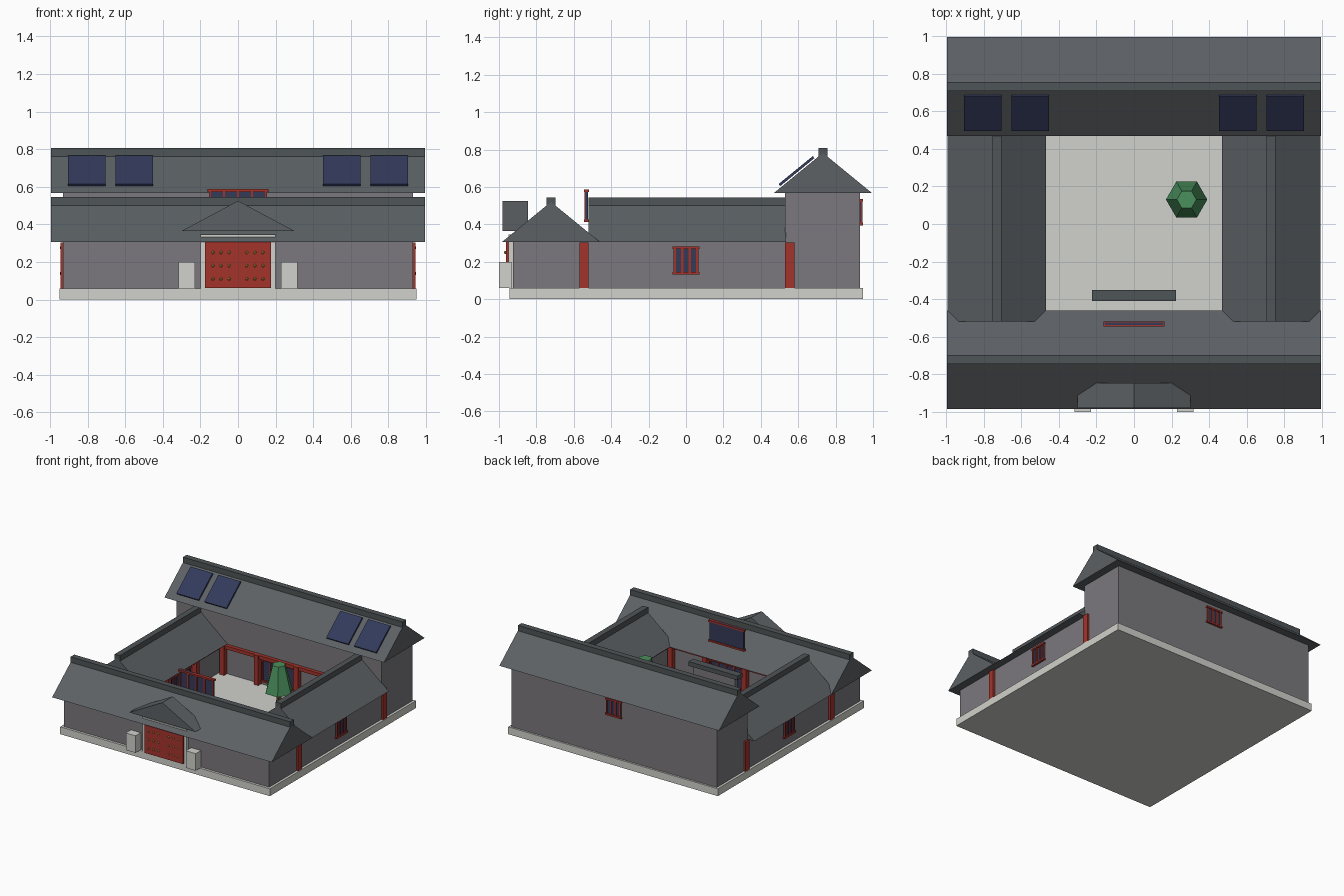
import bpy, bmesh, math
from mathutils import Matrix, Vector

if "Cube" in bpy.data.objects:
    bpy.data.objects.remove(bpy.data.objects["Cube"])


def material(name, rgb):
    m = bpy.data.materials.new(name)
    lin = [c / 12.92 if c <= 0.04045 else ((c + 0.055) / 1.055) ** 2.4 for c in rgb]
    m.diffuse_color = (*lin, 1)
    m.use_nodes = True
    m.node_tree.nodes["Principled BSDF"].inputs["Base Color"].default_value = m.diffuse_color
    return m


STONE = material("pale_stone", (0.82, 0.82, 0.80))
WALL = material("grey_brick", (0.48, 0.47, 0.49))
ROOF = material("roof_tile", (0.36, 0.38, 0.395))
RIDGE = material("ridge_tile", (0.31, 0.33, 0.34))
RED = material("red_lacquer", (0.64, 0.20, 0.17))
GLASS = material("blue_glass", (0.20, 0.23, 0.34))
PANEL = material("solar_blue", (0.20, 0.23, 0.36))
GOLD = material("gold", (0.78, 0.62, 0.30))
GREEN = material("leaf_green", (0.29, 0.56, 0.36))
BROWN = material("bark_brown", (0.38, 0.26, 0.17))


def finish(name, bm, mat):
    bmesh.ops.recalc_face_normals(bm, faces=bm.faces)
    me = bpy.data.meshes.new(name)
    bm.to_mesh(me)
    bm.free()
    me.materials.append(mat)
    ob = bpy.data.objects.new(name, me)
    bpy.context.collection.objects.link(ob)
    return ob


def box(name, x, y, z, mat, matrix=None):
    """Box from (min, max) pairs, optionally transformed."""
    bm = bmesh.new()
    bmesh.ops.create_cube(bm, size=1)
    for v in bm.verts:
        v.co = Vector([(a + b) / 2 + c * (b - a) for (a, b), c in zip((x, y, z), v.co)])
    if matrix:
        bm.transform(matrix)
    return finish(name, bm, mat)


def gable(name, half, z0, z1, length, matrix, mat):
    """Triangular roof: ridge along local x, eaves at y = +-half."""
    bm = bmesh.new()
    f = bm.faces.new([bm.verts.new((length[0], y, z))
                      for y, z in ((-half, z0), (half, z0), (0, z1))])
    ext = bmesh.ops.extrude_face_region(bm, geom=[f])["geom"]
    for v in ext:
        if isinstance(v, bmesh.types.BMVert):
            v.co.x = length[1]
    bm.transform(matrix)
    return finish(name, bm, mat)


def frustum(name, c, r1, r2, z0, z1, n, mat):
    bm = bmesh.new()
    rot = Matrix.Rotation(math.radians(0), 4, 'Z')
    bmesh.ops.create_cone(bm, cap_ends=True, segments=n, radius1=r1, radius2=r2, depth=z1 - z0,
                          matrix=Matrix.Translation((c[0], c[1], (z0 + z1) / 2)) @ rot)
    # put corners on the x axis
    a = max(bm.verts, key=lambda v: v.co.x).co
    ang = math.atan2(a.y - c[1], a.x - c[0])
    bmesh.ops.rotate(bm, verts=bm.verts, cent=(c[0], c[1], 0), matrix=Matrix.Rotation(-ang, 3, 'Z'))
    return finish(name, bm, mat)


def place(x, y, z, deg):
    return Matrix.Translation((x, y, z)) @ Matrix.Rotation(math.radians(deg), 4, 'Z')


def window(name, m, w, h, bars):
    """Lattice window facing local -y, its back on the local y = 0 plane."""
    box(name + "_glass", (-w / 2, w / 2), (-0.006, 0.006), (-h / 2, h / 2), GLASS, m)
    for s in (-1, 1):
        z = s * (h / 2 - 0.007)
        box(name + "_rail", (-w / 2 - 0.007, w / 2 + 0.007), (-0.016, 0.012), (z - 0.007, z + 0.007), RED, m)
    for i in range(bars):
        x = -w / 2 + 0.006 + i * (w - 0.012) / (bars - 1)
        box(name + "_bar", (x - 0.006, x + 0.006), (-0.013, 0.002), (-h / 2, h / 2), RED, m)


def house(name, wx, wy, wall_top, rise, matrix, length):
    box(name + "_walls", wx, wy, (0.06, wall_top), WALL)
    e = wall_top
    gable(name + "_roof", 0.263, e, e + rise, length, matrix, ROOF)
    box(name + "_ridge", length, (-0.024, 0.024), (e + rise - 0.02, e + rise + 0.025), RIDGE, matrix)


# plinth, doubling as courtyard floor
box("plinth", (-0.95, 0.95), (-0.945, 0.945), (0, 0.06), STONE)

# four houses around the yard
house("front_house", (-0.93, 0.93), (-0.925, -0.53), 0.305, 0.215, place(0, -0.722, 0, 0), (-0.995, 0.995))
house("back_house", (-0.93, 0.93), (0.53, 0.93), 0.567, 0.215, place(0, 0.732, 0, 0), (-0.995, 0.995))
for s, side in ((-1, "left"), (1, "right")):
    house(side + "_house", sorted((s * 0.53, s * 0.929)), (-0.55, 0.55), 0.305, 0.215,
          place(s * 0.73, 0, 0, 90), (-0.52, 0.535))
    # outer corner posts and side windows
    for y in (-0.545, 0.555):
        box(side + "_outer_post", sorted((s * 0.895, s * 0.945)), (y - 0.025, y + 0.025), (0.06, 0.303), RED)
    window(side + "_window", place(s * 0.93, 0, 0.207, s * 90), 0.132, 0.15, 4)
    # courtyard side: posts, beam, window
    for y in (-0.18, 0.18):
        box(side + "_yard_post", sorted((s * 0.49, s * 0.53)), (y - 0.02, y + 0.02), (0.06, 0.303), RED)
    box(side + "_yard_beam", sorted((s * 0.5, s * 0.53)), (-0.53, 0.53), (0.275, 0.303), RED)
    window(side + "_yard_window", place(s * 0.53, 0, 0.18, -s * 90), 0.26, 0.17, 5)

# courtyard faces of the front and back houses
for s, side in ((-1, "front"), (1, "back")):
    for x in (-0.49, -0.18, 0.18, 0.49):
        box(side + "_yard_post", (x - 0.02, x + 0.02), sorted((s * 0.49, s * 0.53)), (0.06, 0.303), RED)
    box(side + "_yard_beam", (-0.53, 0.53), sorted((s * 0.5, s * 0.53)), (0.275, 0.303), RED)
    window(side + "_yard_window", place(0, s * 0.53, 0.18, 0 if s > 0 else 180), 0.3, 0.19, 5)

# rear window and raised window above the front roof
window("rear_window", place(0, 0.93, 0.465, 180), 0.132, 0.14, 4)
window("raised_window", place(0, -0.53, 0.5, 0), 0.31, 0.175, 5)

# solar panels on the front slope of the back roof
slope = math.atan2(0.215, 0.263)
for x in (-0.805, -0.552, 0.552, 0.805):
    m = Matrix.Translation((x, 0.591, 0.685)) @ Matrix.Rotation(slope, 4, 'X')
    box("solar_panel", (-0.1, 0.1), (-0.118, 0.118), (-0.007, 0.007), PANEL, m)

# gate: stone frame, doors, studs, little gable, flanking stones
box("gate_frame", (-0.2, 0.2), (-0.95, -0.9), (0.06, 0.345), STONE)
for s in (-1, 1):
    box("gate_door", sorted((s * 0.001, s * 0.175)), (-0.963, -0.945), (0.062, 0.31), RED)
    for x in (0.047, 0.09, 0.133):
        for z in (0.11, 0.18, 0.25):
            bm = bmesh.new()
            bmesh.ops.create_icosphere(bm, subdivisions=1, radius=0.009,
                                       matrix=Matrix.Translation((s * x, -0.966, z)))
            finish("door_stud", bm, GOLD)
    box("gate_stone", sorted((s * 0.228, s * 0.317)), (-1.0, -0.933), (0.06, 0.2), STONE)
gable("gate_roof", 0.3, 0.365, 0.525, (-0.98, -0.845), place(0, 0, 0, 90), ROOF)

# screen wall in the yard
box("screen_wall", (-0.19, 0.19), (-0.395, -0.365), (0.06, 0.26), WALL)
box("screen_cap", (-0.223, 0.223), (-0.41, -0.35), (0.26, 0.295), RIDGE)

# tree
frustum("tree_trunk", (0.28, 0.13), 0.025, 0.02, 0.06, 0.3, 6, BROWN)
frustum("tree_crown", (0.28, 0.13), 0.11, 0.052, 0.27, 0.49, 6, GREEN)
